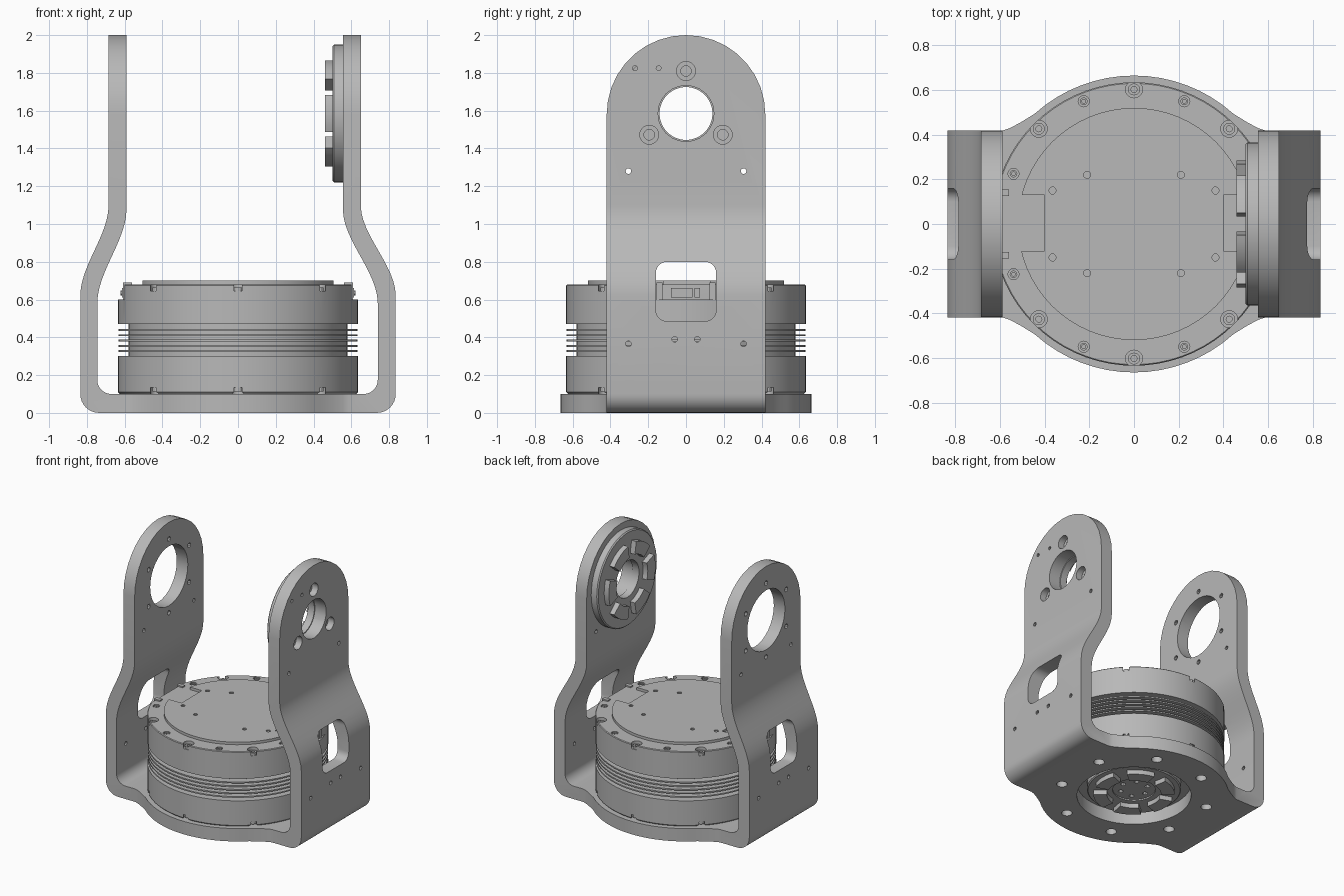
import bpy, bmesh, math
from math import cos, sin, pi, radians
from mathutils import Matrix

cube = bpy.data.objects.get("Cube")
if cube:
    bpy.data.objects.remove(cube, do_unlink=True)

grey = bpy.data.materials.new("machined_grey")
grey.use_nodes = True
COLOR = (0.48, 0.48, 0.48, 1)
grey.diffuse_color = COLOR
grey.node_tree.nodes["Principled BSDF"].inputs["Base Color"].default_value = COLOR


# ---- helpers ----
def circle(r, n=24, u=0, v=0, start=0.0, sweep=2 * pi):
    count = n if sweep >= 2 * pi else n + 1
    return [(u + r * cos(start + sweep * i / n), v + r * sin(start + sweep * i / n))
            for i in range(count)]


def rounded_rect(u0, u1, v0, v1, r):
    corners = [(u1 - r, v1 - r), (u0 + r, v1 - r), (u0 + r, v0 + r), (u1 - r, v0 + r)]
    return [p for k, (u, v) in enumerate(corners)
            for p in circle(r, 6, u, v, k * pi / 2, pi / 2)]


def prism(bm, outline, lo, hi, axis):
    """Extrude a 2D outline between lo and hi along an axis."""
    place = {"x": lambda u, v, w: (w, u, v),
             "y": lambda u, v, w: (u, w, v),
             "z": lambda u, v, w: (u, v, w)}[axis]
    a = [bm.verts.new(place(u, v, lo)) for u, v in outline]
    b = [bm.verts.new(place(u, v, hi)) for u, v in outline]
    n = len(a)
    faces = [bm.faces.new(a), bm.faces.new(b)]
    faces += [bm.faces.new((a[i], a[(i + 1) % n], b[(i + 1) % n], b[i])) for i in range(n)]
    bmesh.ops.recalc_face_normals(bm, faces=faces)


def box(bm, x0, x1, y0, y1, z0, z1):
    prism(bm, [(x0, y0), (x1, y0), (x1, y1), (x0, y1)], z0, z1, "z")


def lathe(bm, profile, n, hollow=False):
    """Revolve (radius, z) points about z; hollow closes the profile on itself."""
    rings = [[bm.verts.new((u, v, z)) for u, v in circle(r, n)] for r, z in profile]
    pairs = list(zip(rings, rings[1:]))
    if hollow:
        pairs.append((rings[-1], rings[0]))
    faces = [bm.faces.new((p[i], p[(i + 1) % n], q[(i + 1) % n], q[i]))
             for p, q in pairs for i in range(n)]
    if not hollow:
        faces += [bm.faces.new(rings[0]), bm.faces.new(rings[-1])]
    bmesh.ops.recalc_face_normals(bm, faces=faces)


def make(name, bm, matrix=None):
    if matrix:
        bm.transform(matrix)
    mesh = bpy.data.meshes.new(name)
    bm.to_mesh(mesh)
    bm.free()
    mesh.materials.append(grey)
    obj = bpy.data.objects.new(name, mesh)
    bpy.context.collection.objects.link(obj)
    return obj


def boolean(obj, bm, operation):
    tool = make("cutter", bm)
    tool.hide_render = True
    mod = obj.modifiers.new("cut", "BOOLEAN")
    mod.operation, mod.object, mod.solver = operation, tool, "EXACT"
    mod.use_self = operation == "DIFFERENCE"
    bpy.context.view_layer.objects.active = obj
    bpy.ops.object.modifier_apply(modifier=mod.name)
    bpy.data.objects.remove(tool, do_unlink=True)


# ---- bracket: U-shaped strap, arched tops, round base plate ----
def s_curve(x_low, x_high, z0, z1, n=12):
    pts = []
    for i in range(n + 1):
        t = i / n
        pts.append((x_low + (x_high - x_low) * t * t * (3 - 2 * t), z0 + (z1 - z0) * t))
    return pts


def arm_side(outer_top, inner_top, inner_low):
    outer = circle(0.1, 8, 0.735, 0.1, -pi / 2, pi / 2) + s_curve(0.835, outer_top, 0.62, 1.1)
    inner = circle(0.075, 8, inner_low - 0.075, 0.175, -pi / 2, pi / 2)
    inner += s_curve(inner_low, inner_top, 0.58, 1.08)
    return outer + [(outer_top, 2.05), (inner_top, 2.05)] + inner[::-1]


right = arm_side(0.65, 0.555, 0.74)
left = [(-x, z) for x, z in arm_side(0.685, 0.59, 0.745)]
bm = bmesh.new()
prism(bm, right + left[::-1], -0.6, 0.6, "y")
bracket = make("bracket", bm)

bm = bmesh.new()
prism(bm, [(-0.42, -0.2), (0.42, -0.2)] + circle(0.42, 18, 0, 1.58, 0, pi), -1, 1, "x")
boolean(bracket, bm, "INTERSECT")

quarter = [(0.6, 0.415), (0.555, 0.43), (0.505, 0.457)]
quarter += circle(0.665, 8, 0, 0, radians(48), radians(42))
half = quarter + [(-x, y) for x, y in quarter[-2::-1]]
bm = bmesh.new()
prism(bm, half + [(x, -y) for x, y in half[::-1]], 0, 0.1, "z")
boolean(bracket, bm, "UNION")

bm = bmesh.new()
for lo, hi in ((0.5, 1), (-1, -0.5)):
    prism(bm, rounded_rect(-0.16, 0.16, 0.485, 0.8, 0.06), lo, hi, "x")
    for y, z in ((0.305, 1.28), (0.305, 0.365), (0.06, 0.39)):
        for s in (-1, 1):
            prism(bm, circle(0.015, 10, s * y, z), lo, hi, "x")
# bearing hole and fixings of the +x arm
prism(bm, circle(0.148, 24, 0, 1.585), 0.5, 1, "x")
for k in range(3):
    a = pi / 2 + k * 2 * pi / 3
    y, z = 0.225 * cos(a), 1.585 + 0.225 * sin(a)
    prism(bm, circle(0.028, 16, y, z), 0.5, 1, "x")
    prism(bm, circle(0.05, 20, y, z), 0.6, 1, "x")
for y in (-0.27, -0.145):
    prism(bm, circle(0.013, 10, y, 1.825), 0.5, 1, "x")
# larger hole and bolt ring of the -x arm
prism(bm, circle(0.23, 32, 0, 1.585), -1, -0.5, "x")
for y, z in circle(0.285, 6, 0, 1.585, pi / 2):
    prism(bm, circle(0.018, 10, y, z), -1, -0.5, "x")
# base plate opening and bolt holes
prism(bm, circle(0.4, 48), -0.1, 0.2, "z")
for x, y in circle(0.53, 8, 0, 0, pi / 8):
    prism(bm, circle(0.038, 16, x, y), -0.1, 0.2, "z")
boolean(bracket, bm, "DIFFERENCE")


# ---- actuator body with cooling fins ----
profile = [(0.625, 0.1), (0.635, 0.11), (0.635, 0.3), (0.58, 0.3)]
for k in range(5):
    z = 0.322 + 0.028 * k
    profile += [(0.58, z), (0.632, z), (0.632, z + 0.01), (0.58, z + 0.01)]
profile += [(0.58, 0.47), (0.635, 0.47), (0.635, 0.675), (0.63, 0.68)]
bm = bmesh.new()
lathe(bm, profile, 72)
body = make("actuator_body", bm)

bolt_spots = [p for k, p in enumerate(circle(0.603, 8)) if k % 4]
small_spots = [(sx * x, sy * y) for x, y in ((0.225, 0.55), (0.54, 0.225))
               for sx in (-1, 1) for sy in (-1, 1)]
bm = bmesh.new()
for x, y in bolt_spots:
    prism(bm, circle(0.038, 16, x, y), 0.645, 0.75, "z")
    prism(bm, circle(0.038, 16, x, y), 0.05, 0.135, "z")
for x, y in small_spots:
    prism(bm, circle(0.025, 12, x, y), 0.66, 0.75, "z")
for s in (-1, 1):
    box(bm, min(s * 0.6, s * 0.8), max(s * 0.6, s * 0.8), -0.5, 0.5, 0.6, 0.8)
boolean(body, bm, "DIFFERENCE")

# ---- bolt heads with hexagon sockets ----
bm = bmesh.new()
for spots, r, z in ((bolt_spots, 0.027, 0.64), (small_spots, 0.017, 0.655)):
    for x, y in spots:
        ring = bmesh.new()
        lathe(ring, [(r, z), (r, z + 0.023), (r * 0.5, z + 0.023), (r * 0.5, z)], 12, True)
        ring.transform(Matrix.Translation((x, y, 0)))
        temp = bpy.data.meshes.new("temp")
        ring.to_mesh(temp)
        ring.free()
        bm.from_mesh(temp)
        bpy.data.meshes.remove(temp)
for x, y in bolt_spots:
    prism(bm, circle(0.027, 12, x, y), 0.112, 0.14, "z")
make("bolt_heads", bm)

# ---- raised cover on the body ----
bm = bmesh.new()
prism(bm, circle(0.52, 64), 0.67, 0.7, "z")
cover = make("top_cover", bm)
bm = bmesh.new()
for s in (-1, 1):
    box(bm, min(s * 0.4, s * 0.6), max(s * 0.4, s * 0.6), -0.12, 0.13, 0.6, 0.8)
    for x, y in ((0.365, 0.15), (0.21, 0.22)):
        for t in (-1, 1):
            prism(bm, circle(0.016, 10, s * x, t * y), 0.69, 0.8, "z")
boolean(cover, bm, "DIFFERENCE")

# ---- cable sockets on the flat sides ----
bm = bmesh.new()
for s in (-1, 1):
    def slab(x0, x1, *rest):
        box(bm, min(s * x0, s * x1), max(s * x0, s * x1), *rest)
    slab(0.595, 0.615, -0.08, 0.035, 0.61, 0.66)
    slab(0.595, 0.61, 0.045, 0.075, 0.61, 0.66)
    for t in (-1, 1):
        slab(0.56, 0.61, t * 0.14 - 0.015, t * 0.14 + 0.015, 0.6, 0.69)
    for y in (-0.05, 0.01):
        prism(bm, circle(0.013, 10, y, 0.635), min(s * 0.6, s * 0.622),
              max(s * 0.6, s * 0.622), "x")
make("cable_sockets", bm)


# ---- output flanges with six wedge pads ----
def flange(name, radius, depth, pad, matrix, hole):
    bm = bmesh.new()
    lathe(bm, [(radius, 0), (radius, depth - 0.008), (radius - 0.008, depth),
               (hole, depth), (hole, 0)], 48, True)
    for k in range(6):
        a, w = k * pi / 3, radians(20)
        wedge = circle(0.285, 6, 0, 0, a - w, 2 * w)
        wedge += circle(0.19, 6, 0, 0, a - w, 2 * w)[::-1]
        prism(bm, wedge, depth - 0.005, depth + pad, "z")
    return make(name, bm, matrix)


flange("arm_flange", 0.365, 0.055, 0.04,
       Matrix.Translation((0.555, 0, 1.585)) @ Matrix.Rotation(-pi / 2, 4, "Y")
       @ Matrix.Rotation(pi / 2, 4, "Z"), 0.14)
flange("base_flange", 0.33, 0.06, 0.035,
       Matrix.Translation((0, 0, 0.105)) @ Matrix.Rotation(pi, 4, "X"), 0.15)

# ---- hub inside the base flange ----
bm = bmesh.new()
prism(bm, circle(0.152, 32), 0.055, 0.11, "z")
hub = make("base_hub", bm)
bm = bmesh.new()
for x, y in circle(0.1, 6):
    prism(bm, circle(0.018, 10, x, y), 0, 0.08, "z")
boolean(hub, bm, "DIFFERENCE")

# ---- shading ----
for obj in bpy.context.scene.objects:
    obj.select_set(obj.type == "MESH")
bpy.context.view_layer.objects.active = bracket
bpy.ops.object.shade_smooth_by_angle(angle=radians(28))
